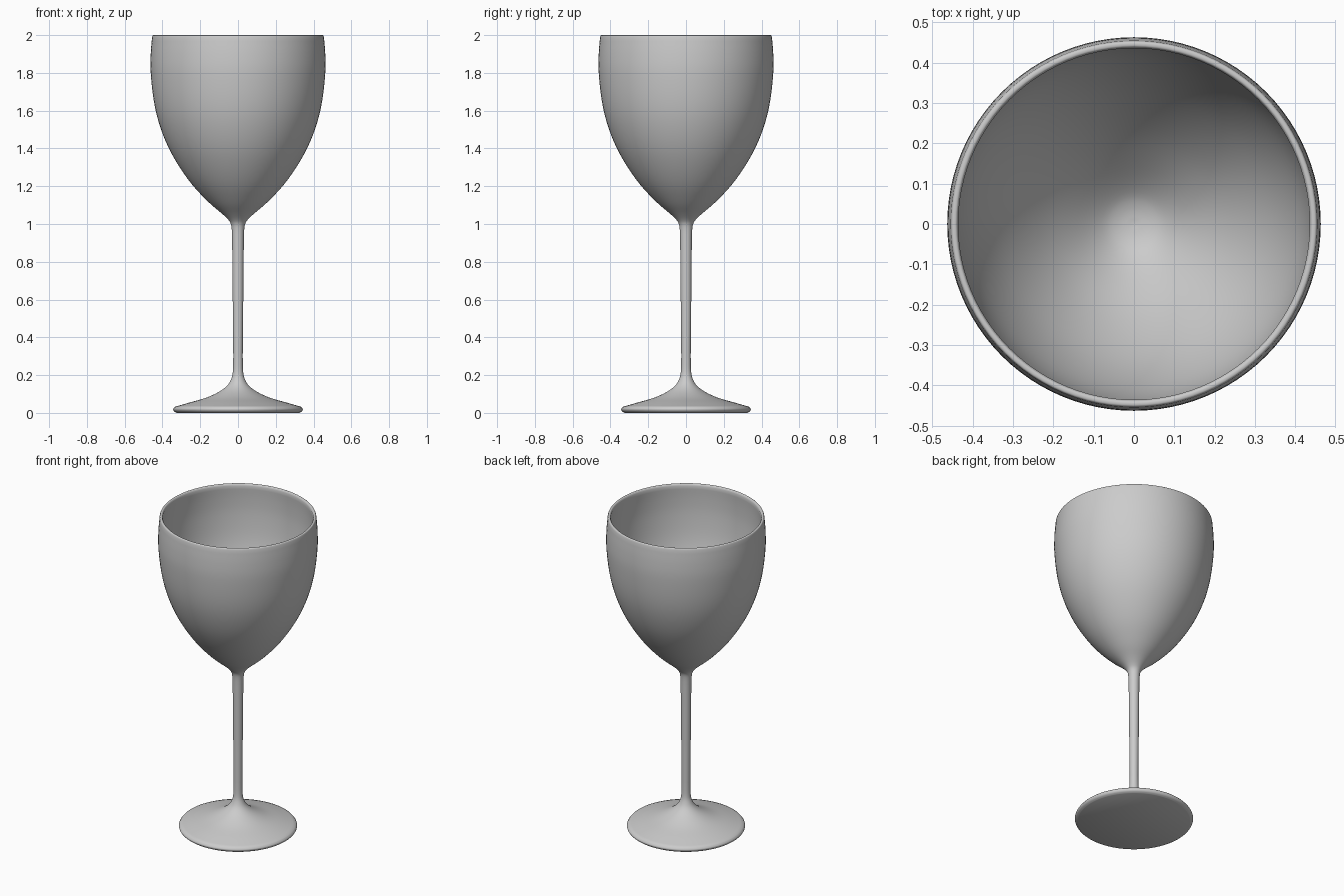
import bpy
import bmesh
import math
from mathutils import Vector

cube = bpy.data.objects.get("Cube")
if cube:
    bpy.data.objects.remove(cube, do_unlink=True)

SIDES = 96

# Silhouette sections as (radius, height), each a smooth curve joined end to end
foot_base = [(0, 0), (0.325, 0)]
foot_edge = [(0.325, 0), (0.338, 0.008), (0.343, 0.02), (0.335, 0.032)]
foot_top = [(0.335, 0.032), (0.26, 0.054), (0.17, 0.08), (0.1, 0.112),
            (0.057, 0.145), (0.036, 0.18), (0.027, 0.22), (0.025, 0.3)]
stem = [(0.025, 0.3), (0.031, 0.92)]
bowl_outside = [(0.031, 0.92), (0.033, 0.97), (0.038, 1.0), (0.052, 1.023),
                (0.085, 1.055), (0.155, 1.115), (0.24, 1.205), (0.315, 1.31),
                (0.375, 1.42), (0.42, 1.54), (0.447, 1.66), (0.462, 1.8),
                (0.462, 1.9), (0.455, 1.99)]
rim = [(0.455, 1.99), (0.452, 1.998), (0.446, 2.0), (0.44, 1.998), (0.436, 1.99)]
bowl_inside = [(0.436, 1.99), (0.441, 1.9), (0.44, 1.8), (0.426, 1.66),
               (0.399, 1.545), (0.354, 1.43), (0.295, 1.325), (0.222, 1.225),
               (0.14, 1.137), (0.08, 1.085), (0.04, 1.066), (0, 1.06)]


def smooth_curve(points, steps=4):
    """Catmull-Rom interpolation through the points, without the last one."""
    pts = [Vector(p) for p in points]
    if len(pts) == 2:
        return pts[:1]
    pts = [pts[0] * 2 - pts[1]] + pts + [pts[-1] * 2 - pts[-2]]
    result = []
    for a, b, c, d in zip(pts, pts[1:], pts[2:], pts[3:]):
        for i in range(steps):
            t = i / steps
            result.append(0.5 * (2 * b + (c - a) * t
                                 + (2 * a - 5 * b + 4 * c - d) * t ** 2
                                 + (3 * b - a - 3 * c + d) * t ** 3))
    return result


def lathe(name, profile, material):
    """Spin a profile around the vertical axis into a closed surface."""
    bm = bmesh.new()
    verts = [bm.verts.new((p.x, 0, p.y)) for p in profile]
    edges = [bm.edges.new(pair) for pair in zip(verts, verts[1:])]
    bmesh.ops.spin(bm, geom=verts + edges, cent=(0, 0, 0), axis=(0, 0, 1),
                   angle=math.tau, steps=SIDES)
    bmesh.ops.remove_doubles(bm, verts=bm.verts, dist=0.00005)
    bmesh.ops.recalc_face_normals(bm, faces=bm.faces)
    mesh = bpy.data.meshes.new(name)
    bm.to_mesh(mesh)
    bm.free()
    mesh.materials.append(material)
    obj = bpy.data.objects.new(name, mesh)
    bpy.context.collection.objects.link(obj)
    return obj


# Plain grey finish
grey = bpy.data.materials.new("light_grey")
grey.use_nodes = True
grey.diffuse_color = (0.6, 0.6, 0.6, 1)
grey.node_tree.nodes["Principled BSDF"].inputs["Base Color"].default_value = (0.6, 0.6, 0.6, 1)

# Foot, stem and bowl flow together as one turned surface
profile = []
for section in (foot_base, foot_edge, foot_top, stem, bowl_outside, rim, bowl_inside):
    profile += smooth_curve(section)
profile.append(Vector(bowl_inside[-1]))
glass = lathe("stemmed_glass", profile, grey)

bpy.ops.object.select_all(action="DESELECT")
glass.select_set(True)
bpy.context.view_layer.objects.active = glass
bpy.ops.object.shade_smooth_by_angle(angle=math.radians(40))
